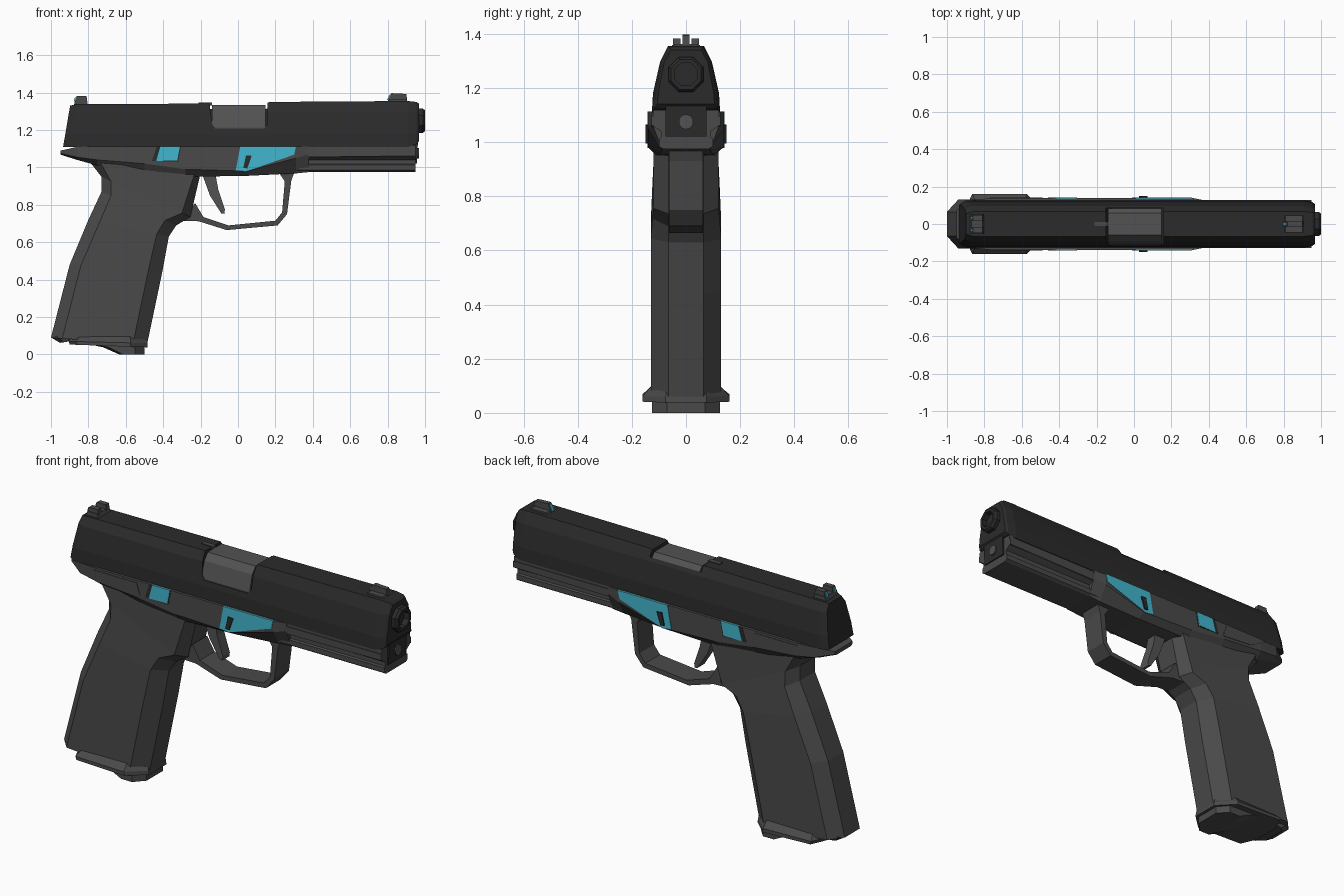
import bpy, bmesh, math


def material(name, rgb):
    m = bpy.data.materials.new(name)
    m.diffuse_color = (*rgb, 1)
    return m


DARK = material("slide black", (0.024, 0.024, 0.024))
GREY = material("frame grey", (0.068, 0.068, 0.068))
METAL = material("barrel grey", (0.085, 0.085, 0.085))
TEAL = material("teal accent", (0.055, 0.47, 0.62))


def loft(name, rings, mat, shells=1):
    """Skin closed rings of equal length; rings are split evenly into separate shells."""
    bm = bmesh.new()
    per = len(rings) // shells
    for s in range(shells):
        vs = [[bm.verts.new(p) for p in r] for r in rings[s * per:(s + 1) * per]]
        n = len(vs[0])
        for a, b in zip(vs, vs[1:]):
            for i in range(n):
                j = (i + 1) % n
                bm.faces.new((a[i], a[j], b[j], b[i]))
        bm.faces.new(vs[0])
        bm.faces.new(vs[-1])
    bmesh.ops.recalc_face_normals(bm, faces=bm.faces[:])
    me = bpy.data.meshes.new(name)
    bm.to_mesh(me)
    bm.free()
    me.materials.append(mat)
    ob = bpy.data.objects.new(name, me)
    bpy.context.collection.objects.link(ob)
    return ob


def prism(name, pts, y0, y1, mat):
    """Side (x, z) profile extruded from y0 to y1."""
    return loft(name, [[(x, y, z) for x, z in pts] for y in (y0, y1)], mat)


def plates(name, pts, y0, y1, mat):
    """The same side profile as a plate on both flanks."""
    ys = (-y1, -y0, y0, y1)
    return loft(name, [[(x, y, z) for x, z in pts] for y in ys], mat, 2)


def mirrored(half):
    return half + [(-y, z) for y, z in reversed(half)]


def column(name, stations, mat):
    """Chamfered column: stations are back x, z, front x, z, half width, flat, chamfers."""
    rings = []
    for bx, bz, fx, fz, hw, flat, cb, cf in stations:
        L = fx - bx
        plan = [(0, flat), (cb / L, hw), (1 - cf / L, hw), (1, flat)]
        plan += [(t, -y) for t, y in reversed(plan)]
        rings.append([(bx + t * L, y, bz + t * (fz - bz)) for t, y in plan])
    return loft(name, rings, mat)


def turned(name, steps, z, mat, n):
    """Lathe around the barrel direction; steps are (x, radius)."""
    rings = []
    for x, r in steps:
        angs = [2 * math.pi * (i + 0.5) / n for i in range(n)]
        rings.append([(x, r * math.cos(a), z + r * math.sin(a)) for a in angs])
    return loft(name, rings, mat)


# Slide: tapered section, raked rear, chamfered nose
def slide_ring(x, top, k, base=1.11, rake=0.0):
    half = [(0.126 * k, base), (0.122 * k, 1.18), (0.096 * k, 1.295), (0.066 * k, top)]
    return [(x + rake * (z - 1.11), y, z) for y, z in mirrored(half)]


slide = loft("slide", [
    slide_ring(-0.935, 1.33, 0.82, rake=0.17), slide_ring(-0.90, 1.338, 1, rake=0.17),
    slide_ring(0.15, 1.343, 1), slide_ring(0.17, 1.35, 1), slide_ring(0.91, 1.355, 1),
    slide_ring(0.955, 1.35, 0.92, 1.125), slide_ring(0.968, 1.34, 0.84, 1.14)], DARK)

# Ejection port cut through the top and near side of the slide
cutter = prism("port_cutter", [(-0.15, 1.5), (-0.15, 1.32), (-0.138, 1.23), (-0.12, 1.207),
                               (0.14, 1.207), (0.157, 1.23), (0.157, 1.5)], -0.3, 0.085, DARK)
cutter.hide_render = True
mod = slide.modifiers.new("port", 'BOOLEAN')
mod.object = cutter
mod.solver = 'EXACT'
bpy.context.view_layer.objects.active = slide
bpy.ops.object.modifier_apply(modifier="port")
bpy.data.objects.remove(cutter)

# Barrel hood in the port, extractor, muzzle and guide rod
hood = [(0.083, 1.19), (0.083, 1.31), (0.06, 1.335), (-0.06, 1.335), (-0.09, 1.30), (-0.112, 1.215), (-0.112, 1.19)]
loft("barrel_hood", [[(x, y, z) for y, z in hood] for x in (-0.14, 0.148)], METAL)
prism("extractor_tab", [(-0.215, 1.33), (-0.21, 1.346), (-0.14, 1.346), (-0.14, 1.33)], -0.012, 0.012, GREY)
turned("muzzle", [(0.93, 0.07), (0.988, 0.07), (1.0, 0.06), (1.0, 0.045), (0.95, 0.045)], 1.25, DARK, 8)
prism("guide_rod_block", [(0.88, 1.02), (0.957, 1.02), (0.962, 1.14), (0.88, 1.14)], -0.075, 0.075, DARK)
turned("guide_rod", [(0.94, 0.028), (0.967, 0.028)], 1.075, METAL, 10)

# Frame: full-width body with chamfered underside
frame = []
for x, top, mid, bot, hw, low in [
        (-0.948, 1.09, 1.075, 1.068, 0.075, 0.06), (-0.86, 1.11, 1.055, 1.04, 0.128, 0.09),
        (-0.75, 1.112, 1.04, 1.01, 0.14, 0.10), (-0.50, 1.112, 1.02, 0.97, 0.14, 0.11),
        (-0.28, 1.112, 0.99, 0.95, 0.14, 0.11), (0.05, 1.112, 0.98, 0.955, 0.14, 0.10),
        (0.31, 1.112, 1.05, 0.968, 0.14, 0.09), (0.38, 1.112, 1.07, 0.975, 0.126, 0.09)]:
    frame.append([(x, y, z) for y, z in mirrored([(hw, top), (hw, mid), (low, bot)])])
loft("frame", frame, GREY)

# Dust cover and accessory rail under the front of the slide
cover = mirrored([(0.122, 1.118), (0.122, 1.06), (0.092, 1.04), (0.092, 1.0)])
loft("dust_cover", [[(x, y, z) for y, z in cover] for x in (0.34, 0.95)], GREY)
rail = mirrored([(0.082, 1.025), (0.10, 1.012), (0.10, 0.985), (0.085, 0.975)])
loft("rail", [[(x, y, z) for y, z in rail] for x in (0.25, 0.95)], GREY)
plates("rail_ridge", [(0.38, 1.055), (0.95, 1.062), (0.95, 1.095), (0.36, 1.095)], 0.115, 0.127, GREY)

# Grip, flared well and magazine base
column("grip", [
    (-1.0, 0.09, -0.487, 0.05, 0.13, 0.065, 0.06, 0.075),
    (-0.90, 0.48, -0.405, 0.44, 0.13, 0.065, 0.06, 0.075),
    (-0.80, 0.72, -0.37, 0.63, 0.13, 0.065, 0.06, 0.065),
    (-0.73, 0.87, -0.33, 0.69, 0.124, 0.065, 0.05, 0.06),
    (-0.73, 0.95, -0.255, 0.735, 0.12, 0.065, 0.05, 0.045),
    (-0.80, 1.04, -0.20, 0.97, 0.12, 0.065, 0.06, 0.03)], GREY)
column("grip_heel", [
    (-0.952, 0.062, -0.90, 0.07, 0.085, 0.065, 0.02, 0.01),
    (-0.998, 0.09, -0.88, 0.12, 0.10, 0.065, 0.03, 0.01)], GREY)
column("well_flare", [
    (-0.90, 0.095, -0.497, 0.10, 0.128, 0.07, 0.05, 0.08),
    (-0.905, 0.07, -0.485, 0.06, 0.16, 0.075, 0.04, 0.09),
    (-0.90, 0.053, -0.483, 0.038, 0.16, 0.075, 0.04, 0.09)], GREY)
column("magazine_base", [
    (-0.80, 0.055, -0.50, 0.05, 0.125, 0.07, 0.03, 0.05),
    (-0.72, 0.038, -0.50, 0.03, 0.125, 0.07, 0.03, 0.05),
    (-0.635, 0.0, -0.50, 0.0, 0.125, 0.07, 0.02, 0.05)], GREY)

# Trigger guard and trigger
outer = [(0.30, 0.97), (0.285, 0.93), (0.262, 0.75), (0.212, 0.69), (-0.06, 0.665), (-0.21, 0.712), (-0.30, 0.715)]
inner = [(0.22, 0.97), (0.25, 0.925), (0.236, 0.76), (0.20, 0.715), (-0.05, 0.69), (-0.185, 0.735), (-0.23, 0.81)]
prism("trigger_guard", outer + inner[::-1], -0.063, 0.063, GREY)
prism("trigger", [(-0.19, 0.96), (-0.12, 0.96), (-0.105, 0.88), (-0.07, 0.775), (-0.073, 0.752),
                  (-0.09, 0.755), (-0.15, 0.85)], -0.03, 0.03, METAL)

# Teal side panels with dark surrounds, lever and rear grip panel
plates("panel_surround", [(-0.46, 1.035), (-0.435, 1.111), (-0.305, 1.111), (-0.32, 1.03)], 0.135, 0.1412, DARK)
plates("small_panel", [(-0.437, 1.035), (-0.415, 1.113), (-0.31, 1.113), (-0.325, 1.037)], 0.136, 0.143, TEAL)
plates("large_panel", [(-0.012, 0.985), (0.012, 1.112), (0.31, 1.113), (0.30, 1.068), (0.04, 0.978)], 0.136, 0.143, TEAL)
plates("lever", [(0.028, 0.997), (0.05, 0.995), (0.073, 1.062), (0.043, 1.065)], 0.135, 0.15, DARK)
plates("rear_panel", [(-0.77, 1.10), (-0.51, 1.10), (-0.49, 1.035), (-0.68, 1.05)], 0.137, 0.1425, GREY)

# Rear sight with two ears, front sight with a post, teal sight marks
prism("rear_sight_base", [(-0.88, 1.325), (-0.87, 1.358), (-0.81, 1.358), (-0.80, 1.33)], -0.052, 0.052, GREY)
plates("rear_sight_ears", [(-0.872, 1.35), (-0.862, 1.382), (-0.81, 1.382), (-0.805, 1.35)], 0.02, 0.048, GREY)
plates("rear_sight_marks", [(-0.878, 1.352), (-0.872, 1.374), (-0.862, 1.374), (-0.868, 1.352)], 0.027, 0.041, TEAL)
prism("front_sight_base", [(0.80, 1.345), (0.81, 1.363), (0.90, 1.363), (0.91, 1.345)], -0.045, 0.045, GREY)
prism("front_sight_post", [(0.80, 1.355), (0.82, 1.397), (0.90, 1.393), (0.905, 1.355)], -0.013, 0.013, GREY)
prism("front_sight_mark", [(0.797, 1.36), (0.812, 1.39), (0.818, 1.39), (0.803, 1.36)], -0.008, 0.008, TEAL)
